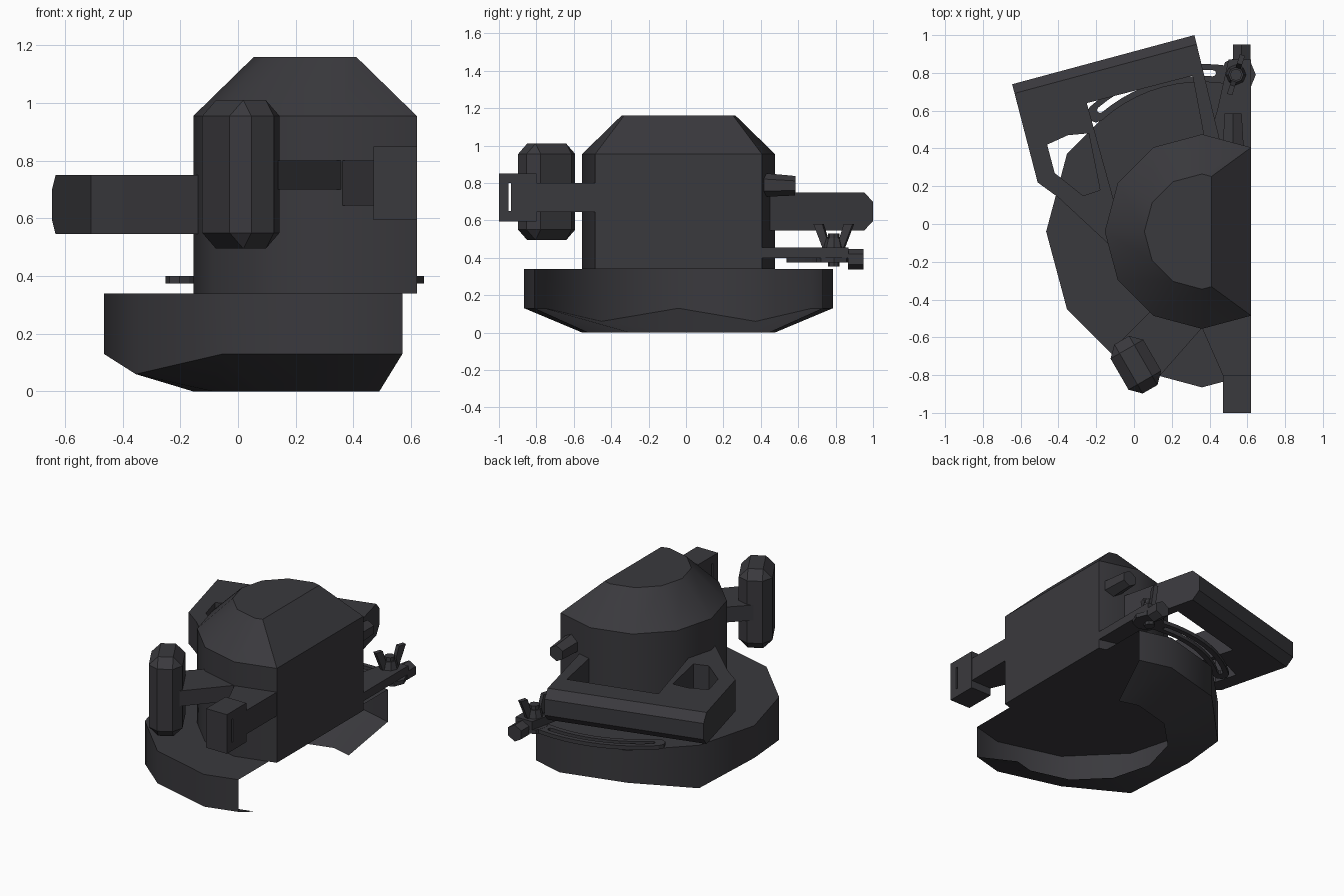
import bpy, bmesh, math
from mathutils import Vector

cube = bpy.data.objects.get("Cube")
if cube:
    bpy.data.objects.remove(cube, do_unlink=True)

mat = bpy.data.materials.new("dark grey metal")
mat.use_nodes = True
colour = (0.042, 0.041, 0.047, 1)
mat.diffuse_color = colour
mat.node_tree.nodes["Principled BSDF"].inputs["Base Color"].default_value = colour

CX, CY = 0.36, -0.04  # centre shared by the round parts


def finish(name, bm, smooth=False):
    me = bpy.data.meshes.new(name)
    bm.to_mesh(me)
    bm.free()
    me.materials.append(mat)
    ob = bpy.data.objects.new(name, me)
    bpy.context.collection.objects.link(ob)
    if smooth:
        bpy.ops.object.select_all(action='DESELECT')
        ob.select_set(True)
        bpy.context.view_layer.objects.active = ob
        bpy.ops.object.shade_smooth_by_angle(angle=math.radians(33))
    return ob


def cut(ob, cutter):
    """Subtract the cutter and remove it."""
    mod = ob.modifiers.new("cut", 'BOOLEAN')
    mod.object = cutter
    mod.operation = 'DIFFERENCE'
    mod.solver = 'EXACT'
    cutter.hide_render = True
    bpy.context.view_layer.objects.active = ob
    bpy.ops.object.modifier_apply(modifier=mod.name)
    bpy.data.objects.remove(cutter, do_unlink=True)


def prism(name, pts, z0, z1, holes=(), bevel_first=0):
    """Plan outline raised from z0 to z1, with optional cut-outs."""
    bm = bmesh.new()
    rings = [[bm.verts.new((x, y, z)) for x, y in pts] for z in (z0, z1)]
    n = len(pts)
    for i in range(n):
        j = (i + 1) % n
        bm.faces.new((rings[0][i], rings[0][j], rings[1][j], rings[1][i]))
    for r in rings:
        bm.faces.new(r)
    if bevel_first:
        edges = [bm.edges.get((r[0], r[1])) for r in rings]
        bmesh.ops.bevel(bm, geom=edges, offset=bevel_first, segments=1, affect='EDGES')
    bmesh.ops.recalc_face_normals(bm, faces=bm.faces)
    ob = finish(name, bm)
    for h in holes:
        cut(ob, prism(name + "_cutter", h, z0 - 0.1, z1 + 0.1))
    return ob


def rect(x0, x1, y0, y1):
    return [(x0, y0), (x1, y0), (x1, y1), (x0, y1)]


def rod(name, p0, p1, r0, r1, n=6):
    p0, p1 = Vector(p0), Vector(p1)
    d = p1 - p0
    bm = bmesh.new()
    bmesh.ops.create_cone(bm, cap_ends=True, segments=n, radius1=r0, radius2=r1, depth=d.length)
    bm.transform(d.to_track_quat('Z', 'Y').to_matrix().to_4x4())
    bmesh.ops.translate(bm, vec=(p0 + p1) / 2, verts=bm.verts)
    return finish(name, bm)


def half_round(r, xcut):
    """Twelve-sided outline cut off at xcut, from back to front."""
    t = (xcut - CX) / (0.5 * r)
    yc = r * (1 - 0.134 * t)
    arc = [(CX + r * math.cos(math.radians(a)), CY + r * math.sin(math.radians(a)))
           for a in range(90, 271, 30)]
    return [(xcut, CY + yc)] + arc + [(xcut, CY - yc)]


def loft(name, rings, closed):
    bm = bmesh.new()
    vs = [[bm.verts.new(p) for p in r] for r in rings]
    n = len(vs[0])
    for a, b in zip(vs, vs[1:]):
        for i in range(n if closed else n - 1):
            j = (i + 1) % n
            bm.faces.new((a[i], a[j], b[j], b[i]))
    bm.faces.new(vs[-1])
    if closed:
        bm.faces.new(vs[0])
    bmesh.ops.recalc_face_normals(bm, faces=bm.faces)
    top = max(bm.faces, key=lambda f: f.calc_center_median().z)
    if top.normal.z < 0:
        bmesh.ops.reverse_faces(bm, faces=bm.faces)
    return finish(name, bm, smooth=True)


def level(pts, z):
    return [(x, y, z) for x, y in pts]


# Main housing with its flat side and sloping shoulder
wall = half_round(0.515, 0.62)
loft("housing", [level(wall, 0.34), level(wall, 0.955),
                 level(half_round(0.305, 0.41), 1.16)], True)

# Base shell, open underneath and along the flat side
skirt = half_round(0.825, 0.57)
dips = [0.13, 0.13, 0.13, 0.06, 0.13, 0.06, 0.13, 0.13, 0.13]
loft("base_shell", [level(half_round(0.515, 0.49), 0),
                    [(x, y, z) for (x, y), z in zip(skirt, dips)],
                    level(skirt, 0.34)], False)

# Upright bevelled block at the front and its arm
bm = bmesh.new()
bmesh.ops.create_cube(bm, size=1)
bmesh.ops.scale(bm, vec=(0.30, 0.20, 0.515), verts=bm.verts)
bmesh.ops.bevel(bm, geom=bm.edges[:], offset=0.055, segments=1, affect='EDGES')
block = finish("front_block", bm)
block.location = (0.01, -0.745, 0.7525)
block.rotation_euler = (0, 0, math.radians(-60))
prism("front_block_arm", [(0.36, -0.55), (0.30, -0.45), (0.10, -0.45), (-0.06, -0.61),
                          (0.0, -0.75), (0.14, -0.80)], 0.70, 0.80)

# Slotted bracket at the front corner and its arm
bracket = prism("corner_bracket", rect(0.47, 0.62, -1.0, -0.80), 0.595, 0.85)
cut(bracket, prism("slot_cutter", rect(0.4, 0.7, -0.95, -0.935), 0.65, 0.80))
prism("corner_bracket_arm", [(0.36, -0.55), (0.47, -0.80), (0.619, -0.80),
                             (0.619, -0.46), (0.40, -0.46)], 0.645, 0.80)

# Rear guard frame with two openings
prism("rear_frame",
      [(-0.645, 0.74), (0.32, 1.0), (0.46, 0.42), (0.3, 0.25), (0.0, 0.0),
       (-0.12, -0.12), (-0.40, 0.14), (-0.51, 0.22)], 0.545, 0.75,
      holes=[[(-0.25, 0.64), (0.31, 0.785), (0.375, 0.44), (0.1, 0.3), (-0.10, 0.10)],
             [(-0.46, 0.42), (-0.35, 0.47), (-0.24, 0.48), (-0.18, 0.18),
              (-0.27, 0.15), (-0.42, 0.27)]],
      bevel_first=0.05)


# Curved adjusting strap with a long slot
def band(r, w, a0, a1, steps=10):
    """Round-ended band following an arc about the shared centre."""
    def at(rad, deg):
        a = math.radians(deg)
        return (CX + rad * math.cos(a), CY + rad * math.sin(a))
    span = [a0 + (a1 - a0) * i / steps for i in range(steps + 1)]
    cap = math.degrees(w / r)
    ends = [[at(r + w * math.cos(math.radians(q)), e + s * cap * math.sin(math.radians(q)))
             for q in (45, 90, 135)] for e, s in ((a1, 1), (a0, -1))]
    return ([at(r + w, a) for a in span] + ends[0]
            + [at(r - w, a) for a in reversed(span)] + ends[1][::-1])


prism("adjusting_strap", band(0.84, 0.048, 78, 132), 0.375, 0.40,
      holes=[band(0.84, 0.016, 86, 130)])
rod("strap_eye", (0.55, 0.79, 0.374), (0.55, 0.79, 0.401), 0.095, 0.095, 8)

# Lug that carries the strap, with a hex head at its end
prism("strap_lug", [(0.38, 0.40), (0.619, 0.38), (0.619, 0.87), (0.50, 0.87), (0.44, 0.60)],
      0.40, 0.455)
rod("hex_head", (0.57, 0.865, 0.392), (0.57, 0.95, 0.392), 0.054, 0.054)

# Wing nut and its bolt
rod("bolt", (0.54, 0.79, 0.352), (0.54, 0.79, 0.53), 0.032, 0.032, 8)
rod("nut", (0.54, 0.79, 0.45), (0.54, 0.79, 0.505), 0.055, 0.04, 8)
for i, side in enumerate((1, -1)):
    bm = bmesh.new()
    prof = [(0.02, 0.455), (0.06, 0.455), (0.11, 0.58), (0.06, 0.58)]
    rows = [[bm.verts.new((t, side * s, z)) for s, z in prof] for t in (-0.014, 0.014)]
    for k in range(4):
        j = (k + 1) % 4
        bm.faces.new((rows[0][k], rows[0][j], rows[1][j], rows[1][k]))
    for r in rows:
        bm.faces.new(r)
    bmesh.ops.recalc_face_normals(bm, faces=bm.faces)
    wing = finish(f"nut_wing_{i + 1}", bm)
    wing.location = (0.54, 0.79, 0)
    wing.rotation_euler = (0, 0, math.radians(-18))

# Tapered outlet stub on the back
rod("outlet_stub", (0.525, 0.38, 0.79), (0.525, 0.585, 0.785), 0.066, 0.052)
